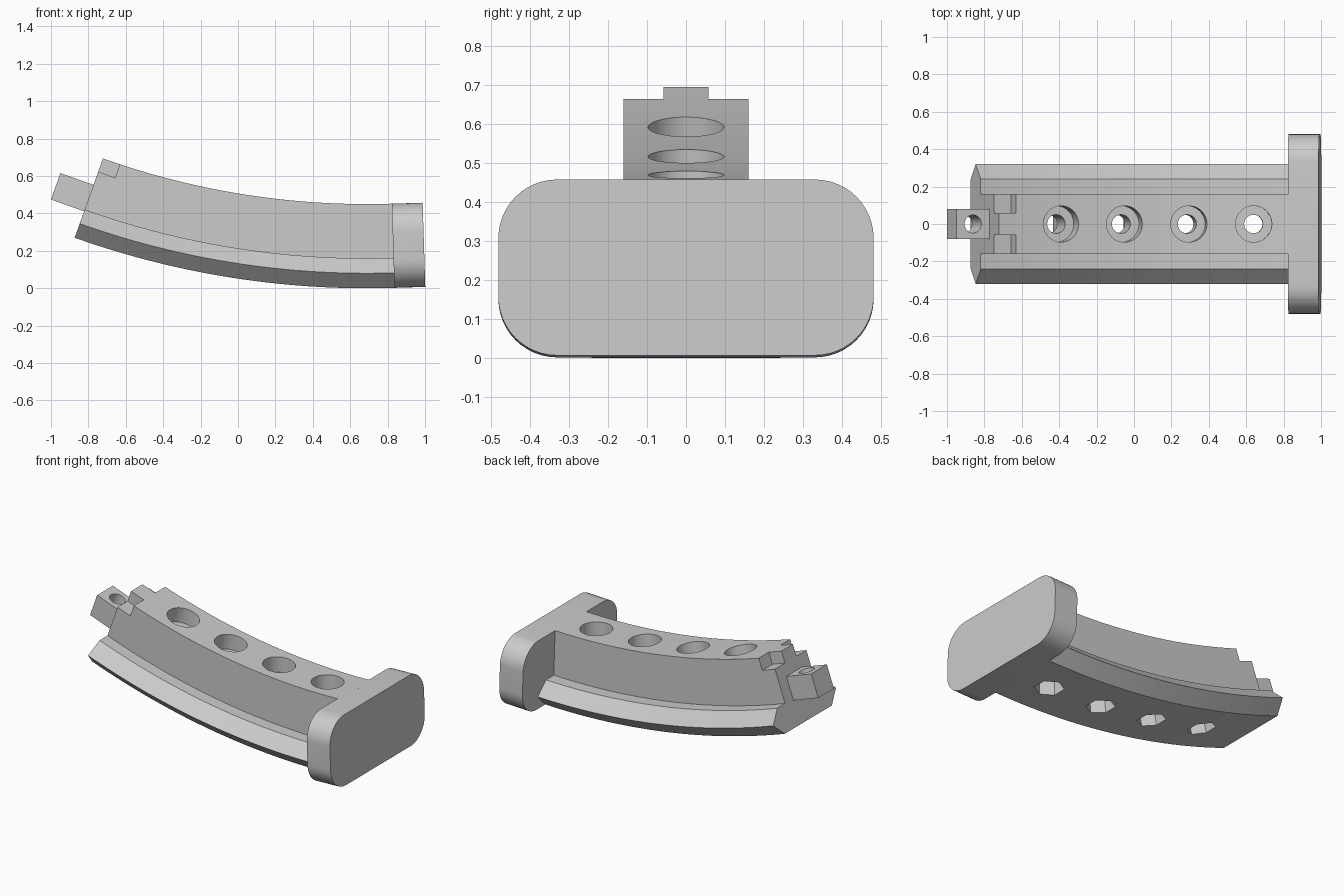
import bpy
import bmesh
from math import radians, sin, cos, pi
from mathutils import Matrix, Vector

if "Cube" in bpy.data.objects:
    bpy.data.objects.remove(bpy.data.objects["Cube"], do_unlink=True)

# The grip follows a circular arc; angles run from the tip to the cap
ARC_X, RADIUS = 0.69, 4.66
TIP, END = radians(-19.6), radians(1.8)
HEIGHT = 0.45

grey = bpy.data.materials.new("plain_grey")
grey.use_nodes = True
grey.diffuse_color = (0.6, 0.6, 0.6, 1)
grey.node_tree.nodes["Principled BSDF"].inputs["Base Color"].default_value = grey.diffuse_color


def frame(angle, height=0.0):
    """Local x along the arc, z towards its centre."""
    r = RADIUS - height
    spot = Vector((ARC_X + r * sin(angle), 0, RADIUS - r * cos(angle)))
    return Matrix.Translation(spot) @ Matrix.Rotation(-angle, 4, 'Y')


def finish(name, bm):
    bmesh.ops.recalc_face_normals(bm, faces=bm.faces)
    mesh = bpy.data.meshes.new(name)
    bm.to_mesh(mesh)
    bm.free()
    mesh.materials.append(grey)
    obj = bpy.data.objects.new(name, mesh)
    bpy.context.collection.objects.link(obj)
    return obj


def loft(name, rings):
    """Skin a closed solid through equal rings of points."""
    bm = bmesh.new()
    loops = [[bm.verts.new(p) for p in ring] for ring in rings]
    n = len(loops[0])
    for a, b in zip(loops, loops[1:]):
        for i in range(n):
            j = (i + 1) % n
            bm.faces.new((a[i], a[j], b[j], b[i]))
    bm.faces.new(loops[0])
    bm.faces.new(loops[-1][::-1])
    return finish(name, bm)


def box(name, place, x, y, z):
    """Box between (low, high) pairs in a local frame."""
    return loft(name, [[place @ Vector((px, py, pz)) for px, py in
                        ((x[0], y[0]), (x[1], y[0]), (x[1], y[1]), (x[0], y[1]))]
                       for pz in z])


def prism(name, place, radius, z, sides, turn=0.0):
    """Upright prism or cylinder in a local frame."""
    ring = [(radius * cos(turn + 2 * pi * i / sides),
             radius * sin(turn + 2 * pi * i / sides)) for i in range(sides)]
    return loft(name, [[place @ Vector((px, py, pz)) for px, py in ring] for pz in z])


def cut(obj, cutters):
    for cutter in cutters:
        mod = obj.modifiers.new("cut", 'BOOLEAN')
        mod.operation, mod.solver, mod.object = 'DIFFERENCE', 'EXACT', cutter
        bpy.context.view_layer.objects.active = obj
        bpy.ops.object.modifier_apply(modifier=mod.name)
        bpy.data.objects.remove(cutter, do_unlink=True)


def smooth(obj):
    bpy.ops.object.select_all(action='DESELECT')
    obj.select_set(True)
    bpy.context.view_layer.objects.active = obj
    bpy.ops.object.shade_smooth_by_angle(angle=radians(25))


# Curved body: bevelled wide base with a narrow upright rib
half = [(0.24, 0), (0.32, 0.08), (0.24, 0.16), (0.16, 0.16), (0.16, HEIGHT)]
section = half + [(-y, h) for y, h in reversed(half)]
steps = 36
inner_end = END + 0.005
angles = [TIP + (inner_end - TIP) * i / steps for i in range(steps + 1)]
body = loft("curved_body", [[frame(a) @ Vector((0, y, h)) for y, h in section]
                            for a in angles])

# Bolt holes: round counterbore, narrow shaft, hexagonal nut pocket
for k in range(4):
    place = frame(radians(-14.87 + 4.73 * k))
    cut(body, [prism("counterbore", place, 0.097, (0.35, 0.6), 48),
               prism("shaft", place, 0.05, (-0.1, 0.6), 32),
               prism("nut_pocket", place, 0.087, (-0.1, 0.18), 6, pi / 2)])

# Corner notches beside the middle tab at the tip
tip = frame(TIP)
cut(body, [box("notch", tip, (-0.1, 0.096), y, (HEIGHT - 0.075, 0.6))
           for y in ((0.058, 0.3), (-0.3, -0.058))])
smooth(body)

# Tip peg with its pin hole
peg = box("tip_peg", tip, (-0.188, 0.01), (-0.08, 0.08), (0.15, 0.30))
cut(peg, [prism("pin_hole", tip @ Matrix.Translation((-0.094, 0, 0)),
                0.048, (0, 0.6), 32)])
smooth(peg)

# Rounded end cap
corner = 0.15
outline = []
for q, (sy, sz) in enumerate(((1, 1), (-1, 1), (-1, -1), (1, -1))):
    for i in range(13):
        a = (q + i / 12) * pi / 2
        outline.append((sy * (0.48 - corner) + corner * cos(a),
                        HEIGHT / 2 + sz * (HEIGHT / 2 - corner) + corner * sin(a)))
cap = loft("end_cap", [[frame(END) @ Vector((x, y, z)) for y, z in outline]
                       for x in (0, 0.165)])
smooth(cap)
